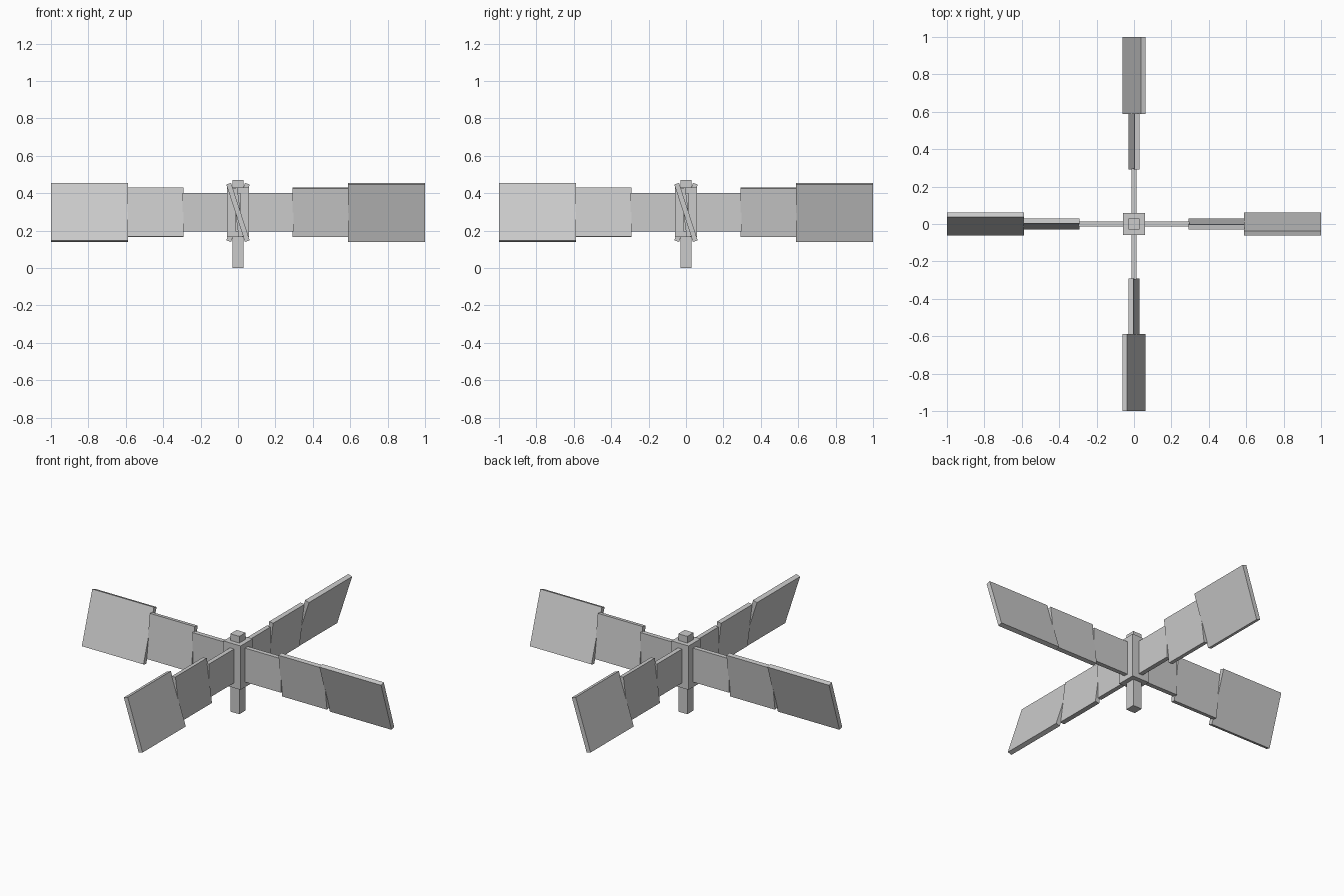
import bpy
from math import radians
from mathutils import Matrix, Vector

if "Cube" in bpy.data.objects:
    bpy.data.objects.remove(bpy.data.objects["Cube"])

HUB_Z = 0.2975
THICK = 0.027


def box(name, size, matrix):
    x, y, z = (s / 2 for s in size)
    corners = [(i, j, k) for i in (-x, x) for j in (-y, y) for k in (-z, z)]
    faces = [(0, 1, 3, 2), (4, 6, 7, 5), (0, 4, 5, 1),
             (2, 3, 7, 6), (0, 2, 6, 4), (1, 5, 7, 3)]
    mesh = bpy.data.meshes.new(name)
    mesh.from_pydata([matrix @ Vector(c) for c in corners], [], faces)
    obj = bpy.data.objects.new(name, mesh)
    bpy.context.collection.objects.link(obj)
    return obj


# central shaft and thicker hub collar
box("shaft", (0.06, 0.06, 0.47), Matrix.Translation((0, 0, 0.235)))
box("hub", (0.115, 0.115, 0.265), Matrix.Translation((0, 0, HUB_Z)))

# blade sections: name, inner end, outer end, height, twist in degrees
SECTIONS = [
    ("blade_root", 0.03, 0.296, 0.205, 0),
    ("blade_middle", 0.292, 0.592, 0.264, 7.5),
    ("blade_tip", 0.588, 1.0, 0.323, 18),
]

# four blades, each stepping wider and more twisted towards the tip
for n in range(4):
    spin = Matrix.Rotation(radians(90 * n), 4, 'Z')
    for name, start, end, height, twist in SECTIONS:
        place = Matrix.Translation(((start + end) / 2, 0, HUB_Z))
        tilt = Matrix.Rotation(radians(twist), 4, 'X')
        box(f"{name}_{n + 1}", (end - start, THICK, height), spin @ place @ tilt)
